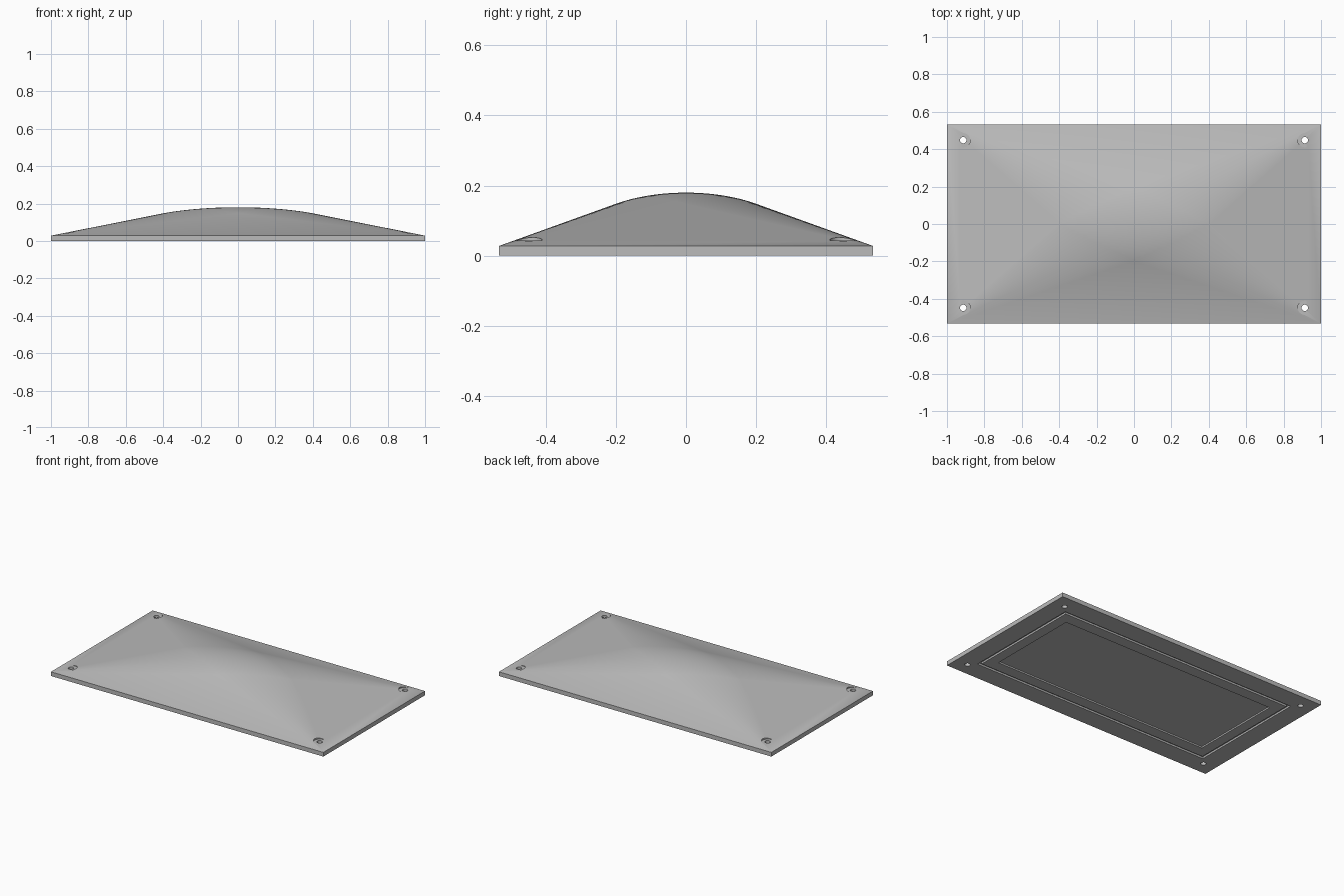
import bpy, bmesh, math
from mathutils import Matrix, Vector

HALF_X, HALF_Y, RIM, TOP = 1.0, 0.533, 0.028, 0.18
HOLE_X, HOLE_Y = 0.913, 0.448

cube = bpy.data.objects.get("Cube")
if cube:
    bpy.data.objects.remove(cube, do_unlink=True)

grey = bpy.data.materials.new("plain grey")
grey.use_nodes = True
grey.diffuse_color = (0.5, 0.5, 0.5, 1)
grey.node_tree.nodes["Principled BSDF"].inputs["Base Color"].default_value = (0.5, 0.5, 0.5, 1)


def add_object(name, bm):
    mesh = bpy.data.meshes.new(name)
    bm.to_mesh(mesh)
    bm.free()
    mesh.materials.append(grey)
    obj = bpy.data.objects.new(name, mesh)
    bpy.context.collection.objects.link(obj)
    return obj


def box(name, hx, hy, low, high):
    bm = bmesh.new()
    place = Matrix.Translation((0, 0, (low + high) / 2))
    size = Matrix.Diagonal((2 * hx, 2 * hy, high - low, 1))
    bmesh.ops.create_cube(bm, size=1, matrix=place @ size)
    return add_object(name, bm)


def cylinder(name, x, y, radius, low, high):
    bm = bmesh.new()
    bmesh.ops.create_cone(bm, cap_ends=True, segments=32, radius1=radius, radius2=radius,
                          depth=high - low, matrix=Matrix.Translation((x, y, (low + high) / 2)))
    return add_object(name, bm)


def cut(target, cutter):
    mod = target.modifiers.new("cut", "BOOLEAN")
    mod.operation, mod.solver, mod.object = "DIFFERENCE", "EXACT", cutter
    cutter.hide_render = True
    bpy.ops.object.select_all(action="DESELECT")
    bpy.context.view_layer.objects.active = target
    target.select_set(True)
    bpy.ops.object.modifier_apply(modifier=mod.name)
    bpy.data.objects.remove(cutter, do_unlink=True)


# Domed cover: rectangular slab stretched over an ellipsoid crown
bm = bmesh.new()
for x in (-HALF_X, HALF_X):
    for y in (-HALF_Y, HALF_Y):
        for z in (0, RIM):
            bm.verts.new((x, y, z))
crown = Vector((math.sqrt(0.42 * HALF_X), math.sqrt(0.2 * HALF_Y), TOP - RIM))
RINGS, SEGMENTS = 24, 96
bm.verts.new((0, 0, TOP))
for i in range(1, RINGS + 1):
    tilt = math.radians(50) * i / RINGS
    for j in range(SEGMENTS):
        turn = math.tau * j / SEGMENTS
        bm.verts.new((crown.x * math.sin(tilt) * math.cos(turn),
                      crown.y * math.sin(tilt) * math.sin(turn),
                      RIM + crown.z * math.cos(tilt)))
hull = bmesh.ops.convex_hull(bm, input=bm.verts)
inside = {g for g in hull["geom_interior"] + hull["geom_unused"] if isinstance(g, bmesh.types.BMVert)}
bmesh.ops.delete(bm, geom=list(inside), context="VERTS")
bmesh.ops.recalc_face_normals(bm, faces=bm.faces)
cover = add_object("domed_cover", bm)

# Screw holes with flat seats at the four corners
for sx in (-1, 1):
    for sy in (-1, 1):
        cut(cover, cylinder("seat_cutter", sx * HOLE_X, sy * HOLE_Y, 0.038, 0.043, 0.2))
        cut(cover, cylinder("hole_cutter", sx * HOLE_X, sy * HOLE_Y, 0.017, -0.1, 0.2))

# Underside: seal groove around a shallow recess
groove = box("groove_cutter", 0.872, 0.405, -0.05, 0.012)
cut(groove, box("groove_core", 0.854, 0.387, -0.1, 0.1))
cut(cover, groove)
cut(cover, box("recess_cutter", 0.787, 0.312, -0.05, 0.01))

# Smooth crown with crisp rim and cut edges
bpy.ops.object.select_all(action="DESELECT")
bpy.context.view_layer.objects.active = cover
cover.select_set(True)
bpy.ops.object.shade_smooth_by_angle(angle=math.radians(12))
weighted = cover.modifiers.new("weighted normals", "WEIGHTED_NORMAL")
weighted.keep_sharp = True
